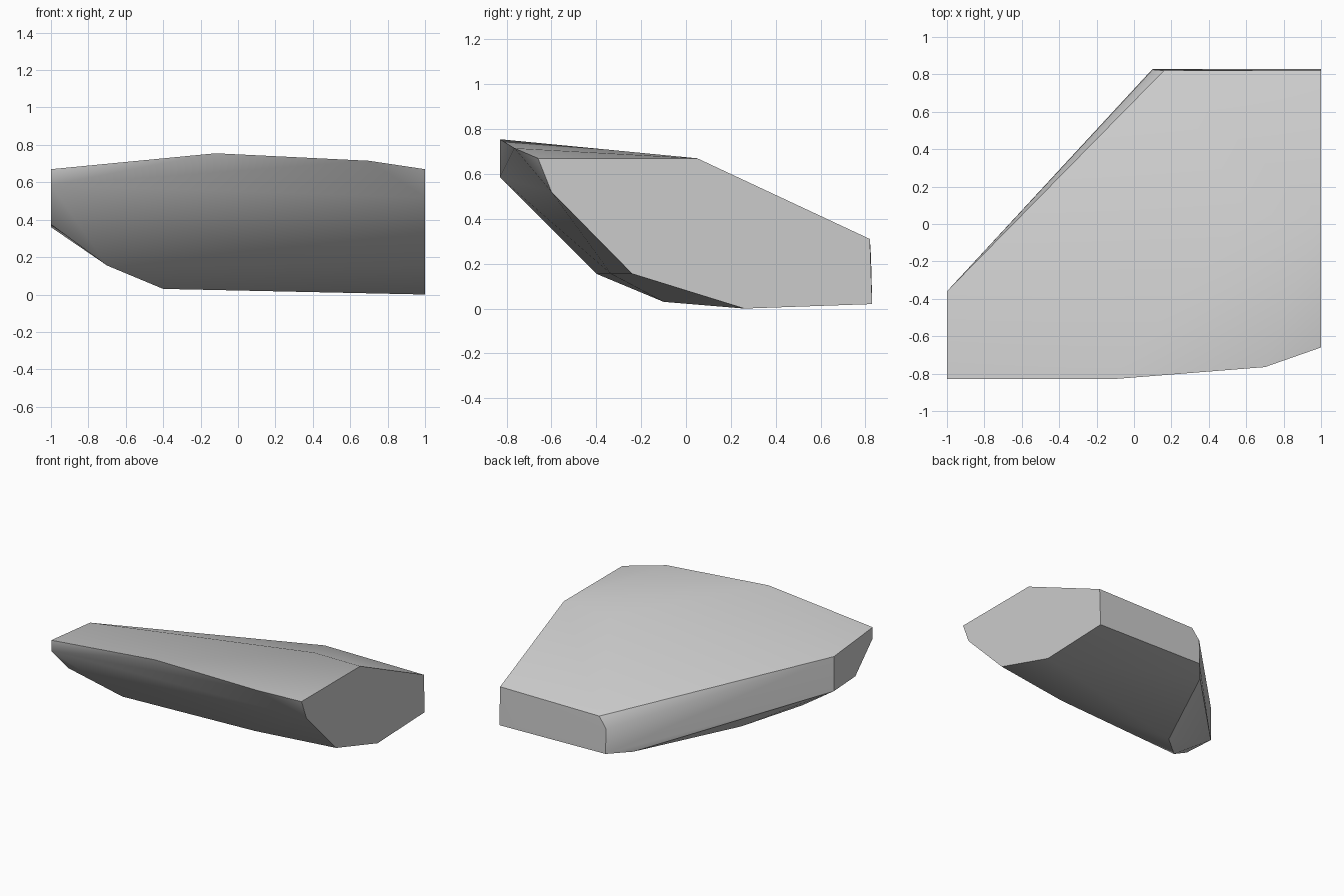
import bpy
import bmesh
import math

default_cube = bpy.data.objects.get("Cube")
if default_cube:
    bpy.data.objects.remove(default_cube, do_unlink=True)


def flat_material(name, color):
    material = bpy.data.materials.new(name)
    material.use_nodes = True
    material.diffuse_color = color
    for node in material.node_tree.nodes:
        if node.type == "BSDF_PRINCIPLED":
            node.inputs["Base Color"].default_value = color
            node.inputs["Roughness"].default_value = 0.8
    return material


def convex_block(name, corners, material, smooth_angle):
    """Wrap a faceted solid around its corner points."""
    mesh = bpy.data.meshes.new(name)
    bm = bmesh.new()
    for corner in corners:
        bm.verts.new(corner)
    bmesh.ops.convex_hull(bm, input=bm.verts[:])
    bmesh.ops.delete(bm, geom=[v for v in bm.verts if not v.link_faces], context="VERTS")
    bmesh.ops.dissolve_limit(bm, angle_limit=math.radians(1), verts=bm.verts[:], edges=bm.edges[:])
    bmesh.ops.recalc_face_normals(bm, faces=bm.faces[:])
    bm.to_mesh(mesh)
    bm.free()
    mesh.materials.append(material)

    block = bpy.data.objects.new(name, mesh)
    bpy.context.collection.objects.link(block)
    bpy.ops.object.select_all(action="DESELECT")
    block.select_set(True)
    bpy.context.view_layer.objects.active = block
    bpy.ops.object.shade_smooth_by_angle(angle=math.radians(smooth_angle))
    return block


# Flat end caps, as outlines in depth and height
left_cap = [(-.66, .67), (.05, .67), (.82, .31), (.83, .02),
            (.26, 0), (-.24, .155), (-.6, .52)]
right_cap = [(-.83, .67), (-.83, .585), (-.62, .375), (-.36, .36), (-.36, .625)]

# Corners between the caps
front_rim = [(-.12, -.83, .755), (.7, -.765, .715)]
top_ridge = [(.61, .05, .67)]
back_corner = [(.16, .82, .31), (.1, .825, .23), (.1, .83, .04), (-.03, .68, .035)]
underside = [(-.7, -.4, .155), (-.4, -.1, .03), (.38, -.335, .155)]

corners = [(1, y, z) for y, z in left_cap] + [(-1, y, z) for y, z in right_cap]
corners += front_rim + top_ridge + back_corner + underside

# Stone slab
stone_gray = flat_material("stone_gray", (0.6, 0.6, 0.6, 1))
convex_block("stone_slab", corners, stone_gray, 30)
